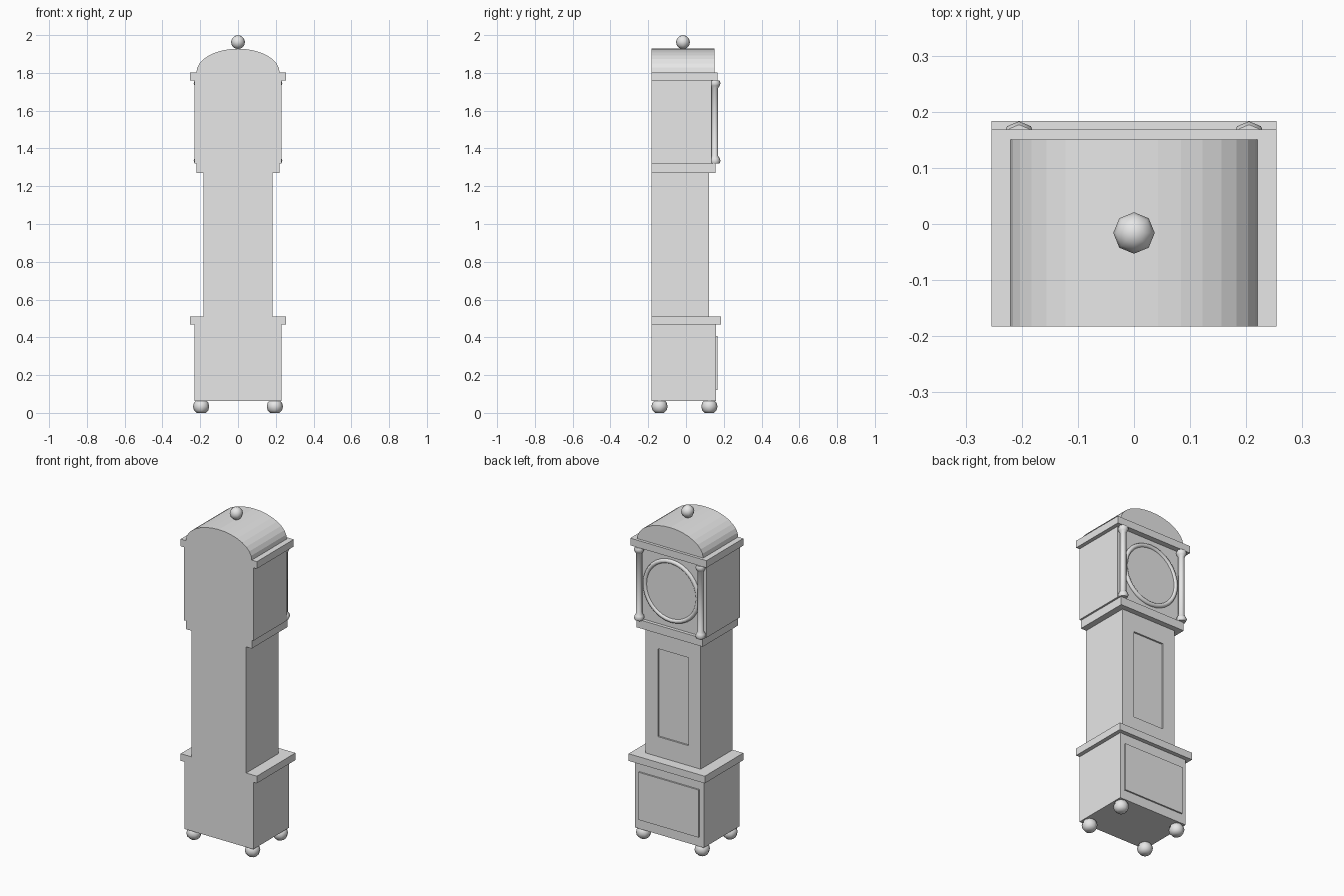
import bpy, bmesh, math
from mathutils import Matrix, Vector

if "Cube" in bpy.data.objects:
    bpy.data.objects.remove(bpy.data.objects["Cube"])

grey = bpy.data.materials.new("plain_grey")
grey.use_nodes = True
grey.diffuse_color = (0.8, 0.8, 0.8, 1)
grey.node_tree.nodes["Principled BSDF"].inputs["Base Color"].default_value = (0.8, 0.8, 0.8, 1)

BACK = -0.183


def finish(bm, name, smooth=False):
    bmesh.ops.recalc_face_normals(bm, faces=bm.faces)
    mesh = bpy.data.meshes.new(name)
    bm.to_mesh(mesh)
    bm.free()
    mesh.materials.append(grey)
    for poly in mesh.polygons:
        poly.use_smooth = smooth
    obj = bpy.data.objects.new(name, mesh)
    bpy.context.collection.objects.link(obj)
    return obj


def box_mesh(half, y0, y1, z0, z1):
    bm = bmesh.new()
    place = Matrix.Translation((0, (y0 + y1) / 2, (z0 + z1) / 2))
    size = Matrix.Diagonal((2 * half, y1 - y0, z1 - z0, 1))
    bmesh.ops.create_cube(bm, size=1, matrix=place @ size)
    return bm


def box(name, half, y1, z0, z1, y0=BACK):
    return finish(box_mesh(half, y0, y1, z0, z1), name)


def lathe(name, profile, x, y, steps=8):
    """Spin (radius, height) points about a vertical axis."""
    bm = bmesh.new()
    verts = [bm.verts.new((0, r, z)) for r, z in profile]
    edges = [bm.edges.new(pair) for pair in zip(verts, verts[1:])]
    bmesh.ops.spin(bm, geom=verts + edges, cent=(0, 0, 0), axis=(0, 0, 1),
                   angle=math.tau, steps=steps)
    bmesh.ops.remove_doubles(bm, verts=bm.verts, dist=0.0005)
    bmesh.ops.translate(bm, verts=bm.verts, vec=(x, y, 0))
    obj = finish(bm, name)
    bpy.context.view_layer.objects.active = obj
    obj.select_set(True)
    bpy.ops.object.shade_smooth_by_angle(angle=math.radians(50))
    obj.select_set(False)


# Plinth with a raised panel
box("plinth", 0.23, 0.159, 0.063, 0.467)
box("plinth_panel", 0.20, 0.168, 0.12, 0.407, y0=0.155)
box("plinth_moulding", 0.254, 0.184, 0.467, 0.51)

# Trunk with a recessed door panel
bm = box_mesh(0.183, BACK, 0.122, 0.51, 1.27)
bm.faces.ensure_lookup_table()
door = max(bm.faces, key=lambda f: f.calc_center_median().y)
bmesh.ops.inset_individual(bm, faces=[door], thickness=0.08)
for v in door.verts:
    v.co.x = math.copysign(0.102, v.co.x)
    v.co.z = 1.16 if v.co.z > 0.9 else 0.63
sunk = bmesh.ops.extrude_discrete_faces(bm, faces=[door])["faces"][0]
bmesh.ops.translate(bm, verts=sunk.verts, vec=(0, -0.01, 0))
finish(bm, "trunk")

# Hood and its mouldings
box("hood_lower_moulding", 0.22, 0.155, 1.27, 1.32)
box("hood", 0.231, 0.135, 1.32, 1.76)
box("hood_upper_moulding", 0.254, 0.168, 1.76, 1.803)

# Arched top
bm = bmesh.new()
arc = [math.pi * i / 16 for i in range(17)]
end = bm.faces.new([bm.verts.new((0.22 * math.cos(a), BACK, 1.803 + 0.125 * math.sin(a)))
                    for a in arc])
grown = bmesh.ops.extrude_face_region(bm, geom=[end], use_keep_orig=True)["geom"]
bmesh.ops.translate(bm, vec=(0, 0.151 - BACK, 0),
                    verts=[g for g in grown if isinstance(g, bmesh.types.BMVert)])
finish(bm, "arched_top")

# Dial plate and round bezel
upright = Matrix.Translation((0, 0.136, 1.54)) @ Matrix.Rotation(math.pi / 2, 4, "X")
bm = bmesh.new()
bmesh.ops.create_cone(bm, cap_ends=True, segments=32, radius1=0.176, radius2=0.176,
                      depth=0.006, matrix=upright)
finish(bm, "dial")
bpy.ops.mesh.primitive_torus_add(major_radius=0.177, minor_radius=0.013,
                                 major_segments=32, minor_segments=8)
bezel = bpy.context.object
bezel.name = "bezel"
bezel.matrix_world = upright
bezel.data.materials.append(grey)
bpy.ops.object.shade_smooth()
bezel.select_set(False)

# Turned columns, feet and finial
lower = [(0, 1.32), (0.024, 1.32), (0.03, 1.334), (0.025, 1.348), (0.017, 1.36)]
column = lower + [(r, 3.08 - z) for r, z in reversed(lower)]
foot = [(0, 0), (0.024, 0), (0.038, 0.014), (0.043, 0.034), (0.038, 0.054), (0.024, 0.068), (0, 0.068)]
for side, x in (("left", 1), ("right", -1)):
    lathe("column_" + side, column, 0.205 * x, 0.153)
    for end_name, y in (("front", -0.14), ("back", 0.124)):
        lathe(f"foot_{end_name}_{side}", foot, 0.195 * x, y)

ball = [(0.037 * math.sin(math.pi * i / 6), 1.963 + 0.037 * math.cos(math.pi * i / 6))
        for i in range(7)]
lathe("finial", ball, 0, -0.016)
